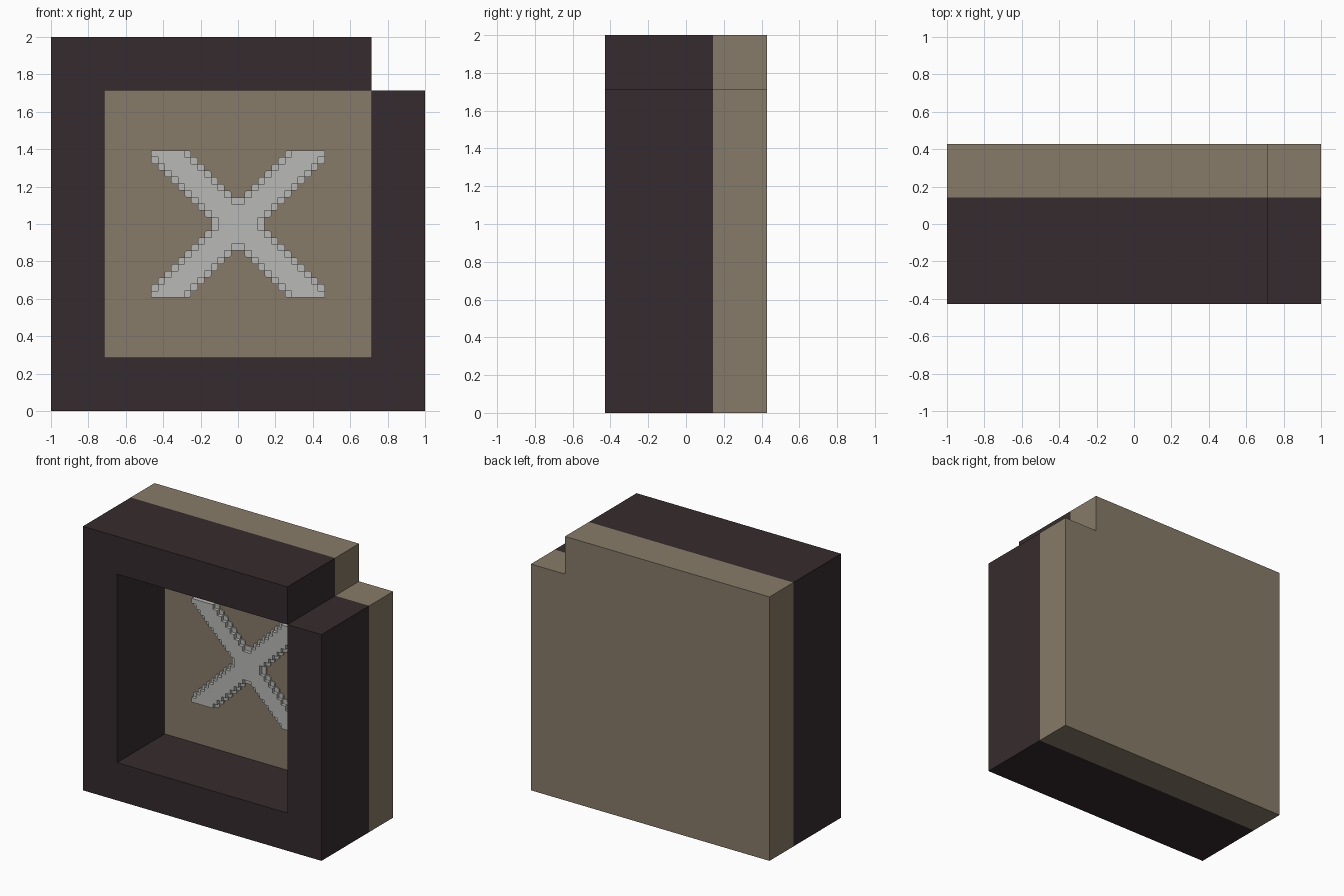
import bpy, bmesh

if "Cube" in bpy.data.objects:
    bpy.data.objects.remove(bpy.data.objects["Cube"], do_unlink=True)

U = 1 / 7          # block unit
C = 1 / 28         # small cell of the cross emblem


def material(name, rgb):
    m = bpy.data.materials.new(name)
    m.use_nodes = True
    m.diffuse_color = (*rgb, 1)
    bsdf = m.node_tree.nodes["Principled BSDF"]
    bsdf.inputs["Base Color"].default_value = (*rgb, 1)
    bsdf.inputs["Roughness"].default_value = 0.8
    return m


dark = material("dark brown", (0.036, 0.024, 0.026))
tan = material("tan", (0.242, 0.198, 0.138))
grey = material("light grey", (0.485, 0.485, 0.47))


def extrude_profile(name, points, front, back, mat):
    """Prism from an x-z outline between two y values."""
    bm = bmesh.new()
    face = bm.faces.new([bm.verts.new((x, front, z)) for x, z in points])
    new = bmesh.ops.extrude_face_region(bm, geom=[face], use_keep_orig=True)["geom"]
    moved = [v for v in new if isinstance(v, bmesh.types.BMVert)]
    bmesh.ops.translate(bm, vec=(0, back - front, 0), verts=moved)
    bmesh.ops.recalc_face_normals(bm, faces=bm.faces)
    mesh = bpy.data.meshes.new(name)
    bm.to_mesh(mesh)
    bm.free()
    mesh.materials.append(mat)
    obj = bpy.data.objects.new(name, mesh)
    bpy.context.collection.objects.link(obj)
    return obj


def cross_outline(grow):
    """Stepped diagonal cross, one quarter mirrored to four, in cells."""
    q = []
    for k in range(8 - grow):
        q += [(1 + k, 3 + grow + k), (1 + k, 4 + grow + k)]
    q.append((13, 11))
    for x in range(13, 3 + grow, -1):
        q += [(x, x - 3 - grow), (x - 1, x - 3 - grow)]
    half = q + [(x, -z) for x, z in reversed(q)]
    return half + [(-x, -z) for x, z in half]


def clip_corners(points, cut):
    """Cut the outward corners of a clockwise outline."""
    out = []
    for i, p in enumerate(points):
        a, b = points[i - 1], points[(i + 1) % len(points)]
        turn = (p[0] - a[0]) * (b[1] - p[1]) - (p[1] - a[1]) * (b[0] - p[0])
        if turn >= 0:
            out.append(p)
            continue
        for n in (a, b):
            length = abs(n[0] - p[0]) + abs(n[1] - p[1])
            out.append(tuple(p[j] + (n[j] - p[j]) * cut / length for j in (0, 1)))
    return out


def place(points):
    return [(x * C, 1 + z * C) for x, z in points]


# Front frame, open at the notched top left corner
frame = [(5, 12), (7, 12), (7, 0), (-7, 0), (-7, 14), (5, 14),
         (5, 12), (-5, 12), (-5, 2), (5, 2)]
extrude_profile("front_frame", [(x * U, z * U) for x, z in frame], -3 * U, U, dark)

# Back panel with the same notch
panel = [(-7, 0), (7, 0), (7, 12), (5, 12), (5, 14), (-7, 14)]
extrude_profile("back_panel", [(x * U, z * U) for x, z in panel], U, 3 * U, tan)

# Cross emblem: thin rounded rim and raised stepped body
extrude_profile("cross_rim", place(clip_corners(cross_outline(1), 0.3)), U - 0.01, U, grey)
extrude_profile("cross_body", place(cross_outline(0)), U - C, U, grey)
